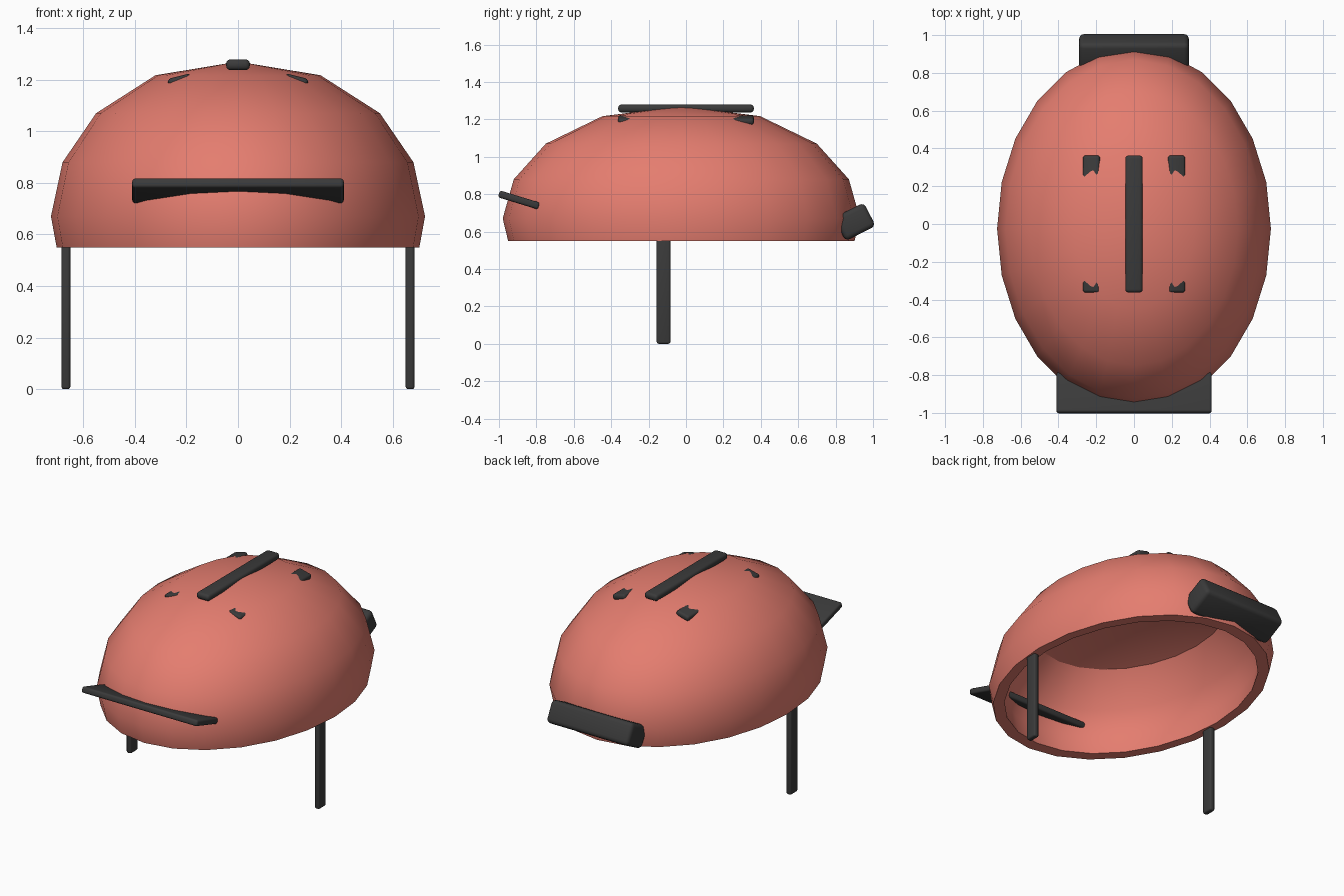
import bpy, bmesh, math
from mathutils import Matrix, Euler

cube = bpy.data.objects.get("Cube")
if cube:
    bpy.data.objects.remove(cube, do_unlink=True)


def make_material(name, rgb, roughness):
    mat = bpy.data.materials.new(name)
    mat.use_nodes = True
    mat.diffuse_color = (*rgb, 1)
    bsdf = next(n for n in mat.node_tree.nodes if n.type == 'BSDF_PRINCIPLED')
    bsdf.inputs["Base Color"].default_value = (*rgb, 1)
    bsdf.inputs["Roughness"].default_value = roughness
    return mat


red = make_material("coral_red", (0.78, 0.205, 0.16), 0.5)
black = make_material("charcoal", (0.043, 0.043, 0.043), 0.6)


def finish(name, bm, mat):
    bmesh.ops.recalc_face_normals(bm, faces=bm.faces)
    mesh = bpy.data.meshes.new(name)
    bm.to_mesh(mesh)
    bm.free()
    mesh.materials.append(mat)
    obj = bpy.data.objects.new(name, mesh)
    bpy.context.collection.objects.link(obj)
    bpy.ops.object.select_all(action='DESELECT')
    obj.select_set(True)
    bpy.context.view_layer.objects.active = obj
    bpy.ops.object.shade_smooth_by_angle(angle=math.radians(31))
    return obj


def padded_box(name, centre, size, bevel, rotation=(0, 0, 0)):
    """Rounded box, turned by degrees about its centre."""
    bm = bmesh.new()
    bmesh.ops.create_cube(bm, size=1, matrix=Matrix.Diagonal((*size, 1)))
    bmesh.ops.bevel(bm, geom=bm.edges[:], offset=bevel, segments=3,
                    profile=0.5, affect='EDGES')
    turn = Euler([math.radians(a) for a in rotation]).to_matrix().to_4x4()
    bm.transform(Matrix.Translation(centre) @ turn)
    return finish(name, bm, black)


# Shell: hollow dome spun from a profile, then stretched front to back
SEGMENTS = 24
outer = [(0, 1.27), (0.32, 1.217), (0.55, 1.07), (0.68, 0.88),
         (0.725, 0.67), (0.703, 0.55)]
inner = [(0.645, 0.55), (0.662, 0.67), (0.63, 0.825), (0.495, 1.01), (0, 1.16)]
bm = bmesh.new()
points = [bm.verts.new((r, 0, z)) for r, z in outer + inner]
edges = [bm.edges.new(pair) for pair in zip(points, points[1:])]
bmesh.ops.spin(bm, geom=points + edges, cent=(0, 0, 0), axis=(0, 0, 1),
               angle=math.tau, steps=SEGMENTS, use_duplicate=False)
bmesh.ops.remove_doubles(bm, verts=bm.verts[:], dist=0.0005)
bmesh.ops.dissolve_degenerate(bm, dist=0.0001, edges=bm.edges[:])
bm.transform(Matrix.Translation((0, -0.025, 0))
             @ Matrix.Diagonal((1, 0.955 / 0.725, 1, 1)))
finish("shell", bm, red)

# Front visor plate, sloping up towards its front edge
padded_box("visor", (0, -0.893, 0.769), (0.82, 0.224, 0.038), 0.012, (-17, 0, 0))

# Rear block, sloping up towards the back
padded_box("rear_block", (0, 0.902, 0.652), (0.58, 0.18, 0.14), 0.025, (27, 0, 0))

# Ridge along the crown
padded_box("crown_ridge", (0, 0, 1.258), (0.092, 0.725, 0.042), 0.017)

# Side ridges, mostly sunk in the shell, and hanging straps
for side, x in (("left", 1), ("right", -1)):
    padded_box(side + "_ridge", (x * 0.225, 0, 1.196), (0.092, 0.725, 0.036),
               0.014, (0, x * 14, 0))
    padded_box(side + "_strap", (x * 0.667, -0.12, 0.3), (0.034, 0.073, 0.6), 0.01)
